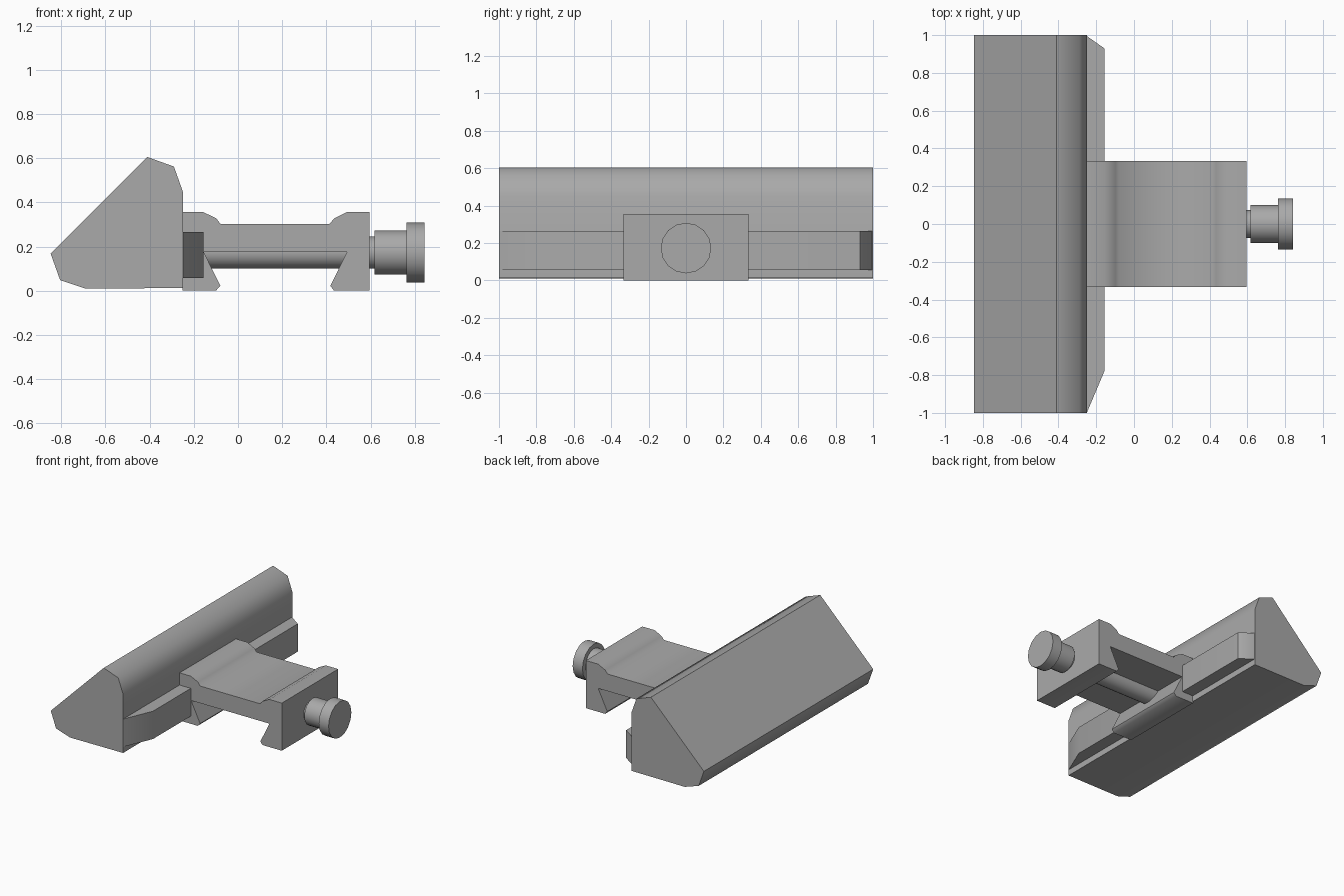
import bpy, bmesh, math
from mathutils import Matrix

if "Cube" in bpy.data.objects:
    bpy.data.objects.remove(bpy.data.objects["Cube"])

grey = bpy.data.materials.new("mid_grey")
grey.diffuse_color = (0.40, 0.40, 0.40, 1)
grey.use_nodes = True
grey.node_tree.nodes["Principled BSDF"].inputs["Base Color"].default_value = grey.diffuse_color


def finish(name, bm, angle=55):
    bmesh.ops.recalc_face_normals(bm, faces=bm.faces)
    mesh = bpy.data.meshes.new(name)
    bm.to_mesh(mesh)
    bm.free()
    mesh.materials.append(grey)
    obj = bpy.data.objects.new(name, mesh)
    bpy.context.collection.objects.link(obj)
    bpy.ops.object.select_all(action='DESELECT')
    obj.select_set(True)
    bpy.context.view_layer.objects.active = obj
    bpy.ops.object.shade_smooth_by_angle(angle=math.radians(angle))
    return obj


def prism(name, points, offset):
    """Extrude a closed outline of 3D points along an offset."""
    bm = bmesh.new()
    face = bm.faces.new([bm.verts.new(p) for p in points])
    ext = bmesh.ops.extrude_face_region(bm, geom=[face], use_keep_orig=True)
    verts = [g for g in ext["geom"] if isinstance(g, bmesh.types.BMVert)]
    bmesh.ops.translate(bm, verts=verts, vec=offset)
    return finish(name, bm)


def rod(name, x0, x1, radius, z=0.173, sides=16):
    """Cylinder lying along x."""
    bm = bmesh.new()
    bmesh.ops.create_cone(bm, cap_ends=True, segments=sides, radius1=radius,
                          radius2=radius, depth=x1 - x0)
    place = Matrix.Translation(((x0 + x1) / 2, 0, z)) @ Matrix.Rotation(math.pi / 2, 4, 'Y')
    bmesh.ops.transform(bm, matrix=place, verts=bm.verts)
    return finish(name, bm, 40)


# Long wedge-shaped housing
housing = [(-0.848, 0.168), (-0.805, 0.048), (-0.69, 0.01), (-0.25, 0.012),
           (-0.25, 0.45), (-0.29, 0.562), (-0.41, 0.605)]
prism("housing", [(x, -1, z) for x, z in housing], (0, 2, 0))

# Side rail with angled ends
rail = [(-0.26, -1), (-0.25, -1), (-0.157, -0.78), (-0.157, 0.93), (-0.25, 0.995), (-0.26, 0.995)]
prism("side_rail", [(x, y, 0.057) for x, y in rail], (0, 0, 0.208))

# Clamp bracket with dovetail jaws
clamp = [(-0.252, 0), (-0.10, 0), (-0.08, 0.022), (-0.155, 0.175), (0.493, 0.175),
         (0.418, 0.022), (0.435, 0), (0.595, 0), (0.595, 0.356), (0.493, 0.356),
         (0.435, 0.327), (0.415, 0.303), (-0.08, 0.303), (-0.098, 0.327),
         (-0.157, 0.356), (-0.252, 0.356)]
prism("clamp", [(x, -0.333, z) for x, z in clamp], (0, 0.666, 0))

# Clamping bolt and stepped knob
rod("clamp_bolt", -0.16, 0.63, 0.073)
rod("knob_shank", 0.618, 0.77, 0.10)
rod("knob_head", 0.762, 0.843, 0.135)
